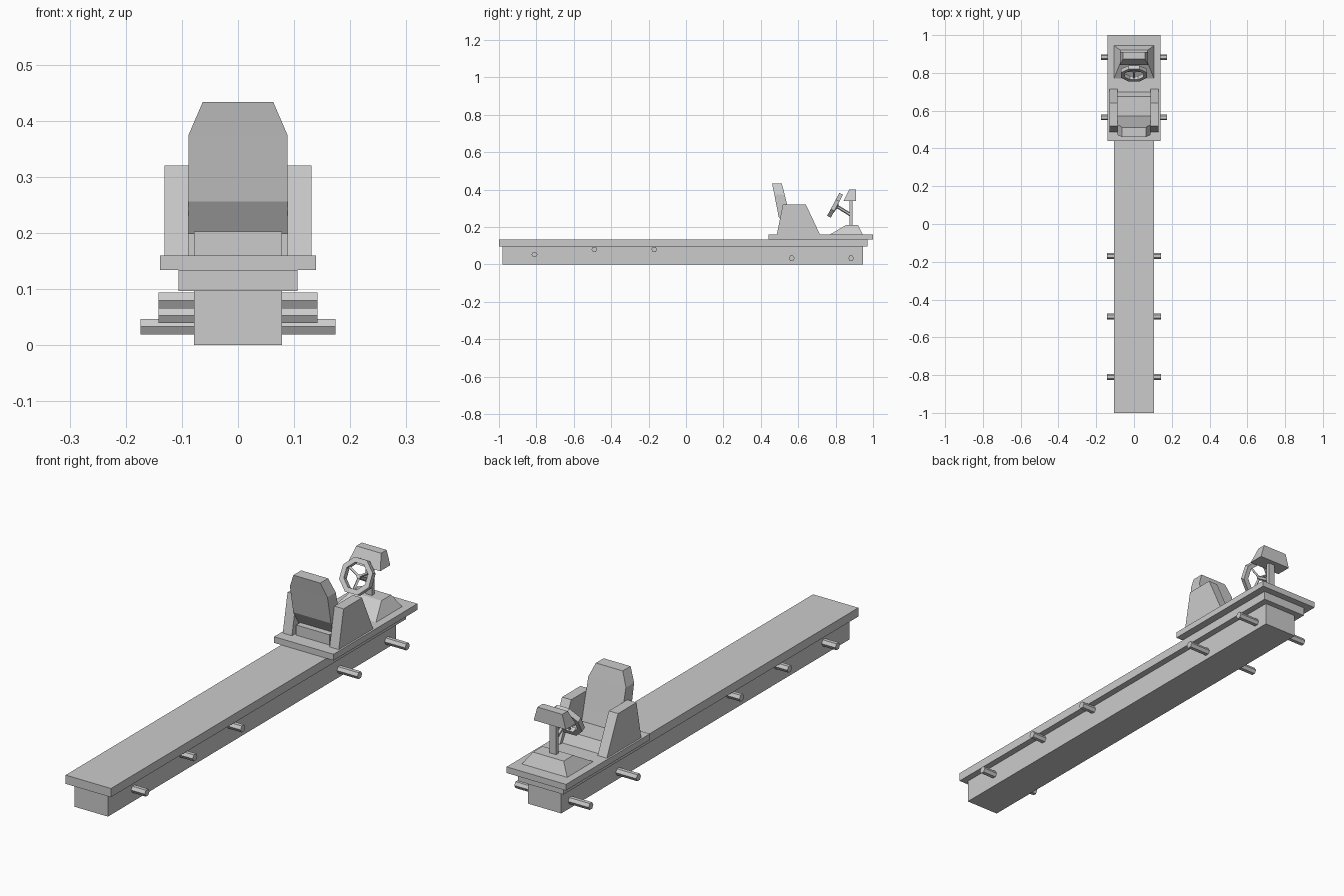
import bpy, bmesh, math
from mathutils import Vector, Matrix

if "Cube" in bpy.data.objects:
    bpy.data.objects.remove(bpy.data.objects["Cube"])


def add_object(name, bm):
    bmesh.ops.recalc_face_normals(bm, faces=bm.faces[:])
    mesh = bpy.data.meshes.new(name)
    bm.to_mesh(mesh)
    bm.free()
    obj = bpy.data.objects.new(name, mesh)
    bpy.context.collection.objects.link(obj)
    return obj


def loft(name, sections, cx=0):
    """Stack rectangles (z, half width, y back, y front) into a closed solid."""
    bm = bmesh.new()
    rings = []
    for z, hx, y0, y1 in sections:
        corners = ((-hx, y0), (hx, y0), (hx, y1), (-hx, y1))
        rings.append([bm.verts.new((cx + x, y, z)) for x, y in corners])
    for a, b in zip(rings, rings[1:]):
        for i in range(4):
            j = (i + 1) % 4
            bm.faces.new((a[i], a[j], b[j], b[i]))
    bm.faces.new(rings[0])
    bm.faces.new(rings[-1])
    return add_object(name, bm)


def box(name, hx, y0, y1, z0, z1):
    return loft(name, [(z0, hx, y0, y1), (z1, hx, y0, y1)])


def rod(name, start, end, radius, sides):
    start, end = Vector(start), Vector(end)
    axis = end - start
    bpy.ops.mesh.primitive_cylinder_add(
        vertices=sides, radius=radius, depth=axis.length, location=(start + end) / 2)
    obj = bpy.context.object
    obj.name = name
    obj.rotation_mode = 'QUATERNION'
    obj.rotation_quaternion = Vector((0, 0, 1)).rotation_difference(axis)
    return obj


# Long beam, deck and raised platform
box("beam", 0.078, -0.98, 0.945, 0, 0.097)
box("deck", 0.106, -1.0, 0.97, 0.097, 0.134)
box("platform", 0.139, 0.44, 1.0, 0.134, 0.16)

# Six-sided foot pegs through the beam
for y, z, half in ((0.883, 0.033, 0.174), (0.565, 0.033, 0.174),
                   (-0.17, 0.08, 0.142), (-0.49, 0.08, 0.142), (-0.81, 0.053, 0.142)):
    rod("foot_peg", (-half, y, z), (half, y, z), 0.0156, 6)

# Seat with backrest and side panels
box("seat_pedestal", 0.078, 0.50, 0.62, 0.16, 0.203)
loft("seat_cushion", [(0.16, 0.088, 0.55, 0.70), (0.203, 0.088, 0.55, 0.676)])
loft("seat_backrest", [(0.198, 0.088, 0.53, 0.572), (0.256, 0.088, 0.495, 0.557),
                       (0.375, 0.088, 0.472, 0.527), (0.433, 0.063, 0.46, 0.512)])
for side in (-1, 1):
    loft("seat_side_panel", [(0.16, 0.0215, 0.486, 0.716), (0.32, 0.0215, 0.518, 0.641)],
         side * 0.1095)

# Control console with post and display head
loft("console_base", [(0.16, 0.106, 0.77, 0.945), (0.21, 0.072, 0.855, 0.92)])
box("console_post", 0.015, 0.873, 0.889, 0.205, 0.35)
loft("console_head", [(0.34, 0.075, 0.843, 0.91), (0.40, 0.058, 0.873, 0.91)])

# Octagonal steering wheel rim
tilt = math.radians(28)
centre = Vector((0, 0.797, 0.316))
normal = Vector((0, math.cos(tilt), -math.sin(tilt)))
up = Vector((0, math.sin(tilt), math.cos(tilt)))


def wheel_point(angle, r, depth=0):
    return centre + Vector((1, 0, 0)) * r * math.cos(angle) + up * r * math.sin(angle) + normal * depth


bm = bmesh.new()
profile = ((0.075, -0.011), (0.075, 0.011), (0.054, 0.011), (0.054, -0.011))
rings = [[bm.verts.new(wheel_point(math.radians(22.5 + 45 * i), r, d)) for r, d in profile]
         for i in range(8)]
for i in range(8):
    a, b = rings[i], rings[(i + 1) % 8]
    for k in range(4):
        n = (k + 1) % 4
        bm.faces.new((a[k], a[n], b[n], b[k]))
add_object("steering_wheel_rim", bm)

# Spokes and steering column
hub = centre + normal * 0.015
for degrees in (30, 150, 270):
    rod("wheel_spoke", hub, wheel_point(math.radians(degrees), 0.056), 0.006, 4)
rod("steering_column", centre + normal * 0.008, (0, 0.881, 0.265), 0.009, 6)
